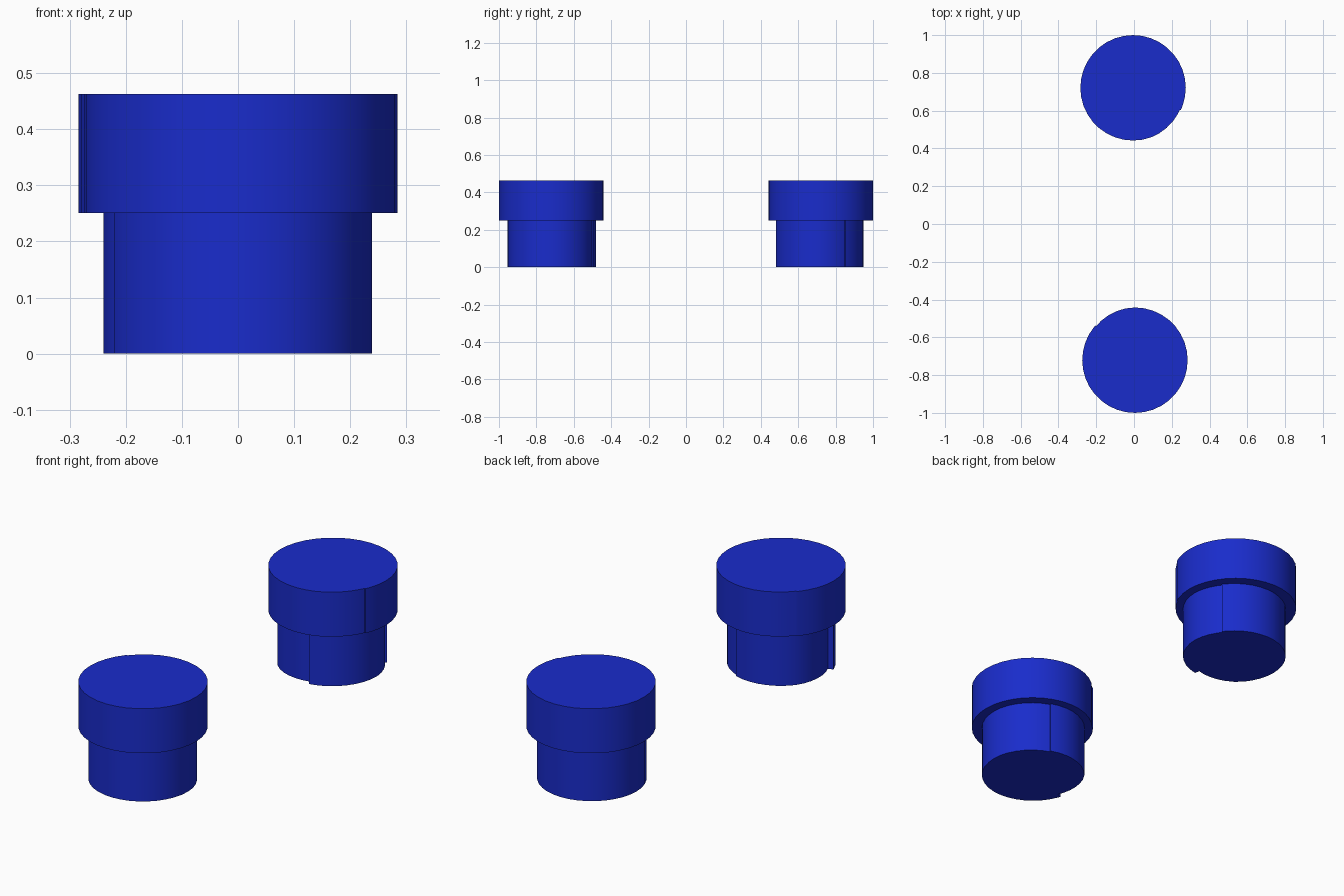
import bpy, bmesh, math

if "Cube" in bpy.data.objects:
    bpy.data.objects.remove(bpy.data.objects["Cube"])

blue = bpy.data.materials.new("blue")
blue.diffuse_color = (0.01, 0.025, 0.6, 1)
blue.use_nodes = True
blue.node_tree.nodes["Principled BSDF"].inputs["Base Color"].default_value = blue.diffuse_color


def outline(cx, cy, r, seams, n=36):
    """Rolled-sheet outline: the radius dips towards each seam, then steps back out."""
    samples = [(math.radians(360 * i / n), None) for i in range(n)]
    for s, width, depth in seams:
        samples += [(math.radians(s) - 1e-3, None), (math.radians(s) + 1e-3, None)]
    pts = []
    for a, _ in sorted(samples, key=lambda p: p[0]):
        rr = r
        for s, width, depth in seams:
            t = (math.degrees(a) - (s - width)) / width
            if 0 < t < 1:
                rr -= depth * t
        pts.append((cx + rr * math.cos(a), cy + rr * math.sin(a)))
    return pts


def roll(name, cx, cy, r, z0, z1, seams):
    """Solid prism over a rolled outline."""
    bm = bmesh.new()
    pts = outline(cx, cy, r, seams)
    low = [bm.verts.new((x, y, z0)) for x, y in pts]
    top = [bm.verts.new((x, y, z1)) for x, y in pts]
    n = len(pts)
    for i in range(n):
        j = (i + 1) % n
        bm.faces.new((low[i], low[j], top[j], top[i]))
    bm.faces.new(top)
    bm.faces.new(low[::-1])
    me = bpy.data.meshes.new(name)
    bm.to_mesh(me)
    bm.free()
    me.materials.append(blue)
    ob = bpy.data.objects.new(name, me)
    bpy.context.collection.objects.link(ob)
    bpy.ops.object.select_all(action='DESELECT')
    ob.select_set(True)
    bpy.context.view_layer.objects.active = ob
    bpy.ops.object.shade_smooth_by_angle(angle=math.radians(30))


# seams: (angle in degrees, width of the dip, depth of the step)
# front roll: narrow stem and wide head
roll("front_stem", 0.003, -0.718, 0.236, 0, 0.251, [(70, 58, 0.008), (198, 55, 0.025)])
roll("front_head", 0.005, -0.721, 0.279, 0.251, 0.463, [(139, 45, 0.005)])

# back roll: narrow stem and wide head
roll("back_stem", -0.004, 0.713, 0.236, 0, 0.251, [(36, 35, 0.008), (280, 55, 0.025)])
roll("back_head", -0.005, 0.721, 0.279, 0.251, 0.463, [(335, 45, 0.005)])
